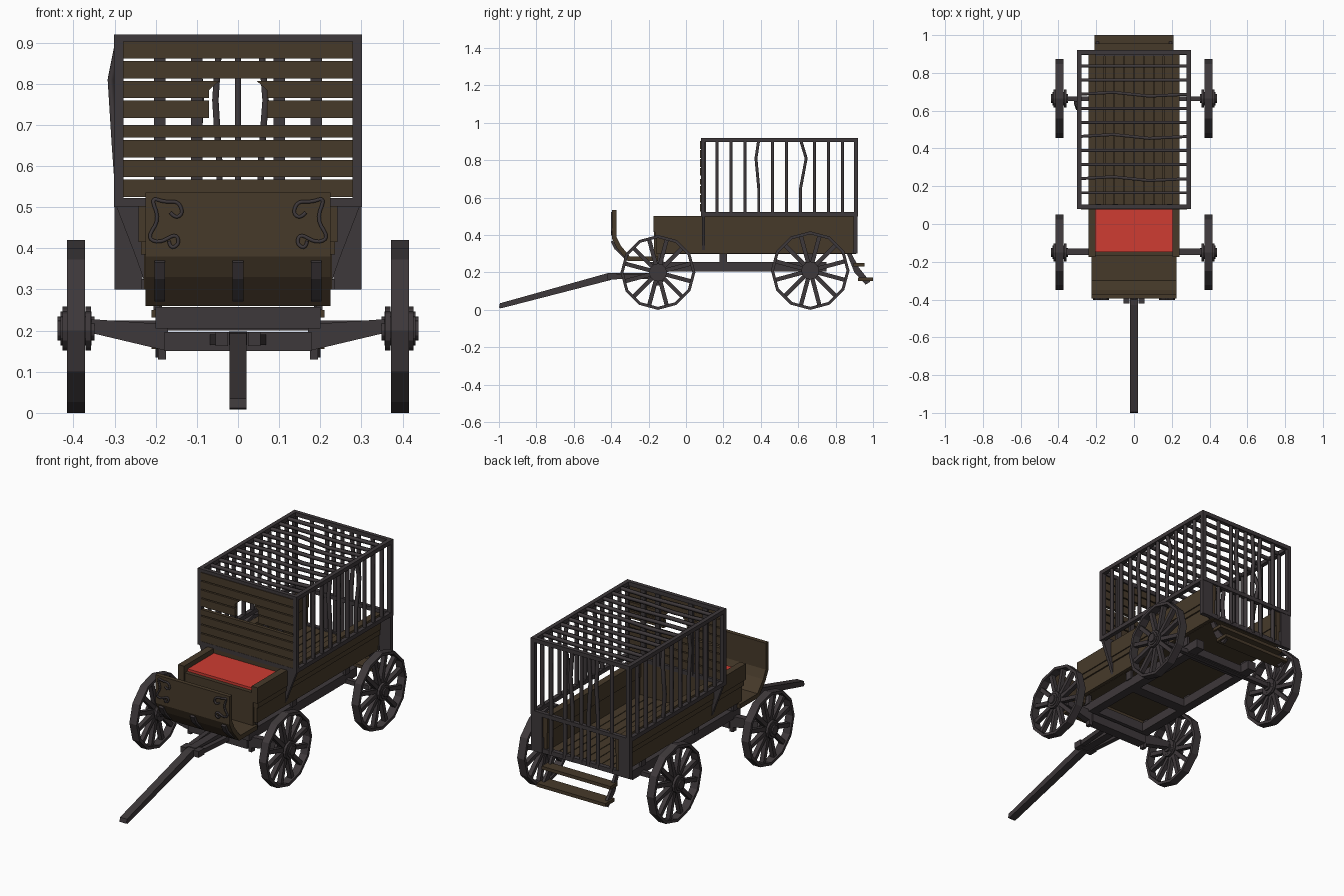
import bpy, bmesh, math
from mathutils import Matrix, Vector

if "Cube" in bpy.data.objects:
    bpy.data.objects.remove(bpy.data.objects["Cube"])


def material(name, color):
    m = bpy.data.materials.new(name)
    m.use_nodes = True
    m.diffuse_color = (*color, 1)
    m.node_tree.nodes["Principled BSDF"].inputs["Base Color"].default_value = (*color, 1)
    return m


METAL = material("dark grey iron", (0.048, 0.040, 0.043))
WOOD = material("dark brown wood", (0.062, 0.042, 0.023))
RED = material("red cushion", (0.62, 0.045, 0.032))


def finish(name, bm, mat):
    bmesh.ops.recalc_face_normals(bm, faces=bm.faces)
    me = bpy.data.meshes.new(name)
    bm.to_mesh(me)
    bm.free()
    me.materials.append(mat)
    ob = bpy.data.objects.new(name, me)
    bpy.context.collection.objects.link(ob)
    return ob


def prism(name, mat, axis, pts, lo, hi):
    """Extrude a flat profile along one axis; pts use the other two axes in order."""
    place = {"x": lambda p, t: (t, p[0], p[1]),
             "y": lambda p, t: (p[0], t, p[1]),
             "z": lambda p, t: (p[0], p[1], t)}[axis]
    bm = bmesh.new()
    a = [bm.verts.new(place(p, lo)) for p in pts]
    b = [bm.verts.new(place(p, hi)) for p in pts]
    bm.faces.new(a)
    bm.faces.new(b[::-1])
    for i in range(len(pts)):
        j = (i + 1) % len(pts)
        bm.faces.new((a[i], b[i], b[j], a[j]))
    return finish(name, bm, mat)


def box(name, mat, x0, x1, y0, y1, z0, z1):
    return prism(name, mat, "z", [(x0, y0), (x1, y0), (x1, y1), (x0, y1)], z0, z1)


def rod(name, pts, r=0.011, smooth=False):
    """Thin iron bar through a few points."""
    cu = bpy.data.curves.new(name, "CURVE")
    cu.dimensions = "3D"
    cu.bevel_depth = r
    cu.bevel_resolution = 0
    cu.resolution_u = 4
    cu.use_fill_caps = True
    sp = cu.splines.new("NURBS" if smooth else "POLY")
    sp.points.add(len(pts) - 1)
    for q, p in zip(sp.points, pts):
        q.co = (*p, 1)
        q.tilt = math.pi / 4
    if smooth:
        sp.use_endpoint_u = True
        sp.order_u = 3
    cu.materials.append(METAL)
    ob = bpy.data.objects.new(name, cu)
    bpy.context.collection.objects.link(ob)


def wheel(name, s, y, r, n=12):
    bm = bmesh.new()
    # rim: rectangular section swept round
    rings = []
    for i in range(n):
        a = math.tau * i / n
        d = Vector((0, math.sin(a), -math.cos(a)))
        rings.append([bm.verts.new(d * q + Vector((x, 0, 0)))
                      for q, x in ((r, -.022), (r, .022), (r - .016, .022), (r - .016, -.022))])
    for i in range(n):
        for k in range(4):
            bm.faces.new((rings[i][k], rings[i][(k + 1) % 4],
                          rings[(i + 1) % n][(k + 1) % 4], rings[(i + 1) % n][k]))
    # spokes
    for i in range(n):
        m = (Matrix.Rotation(math.tau * (i + .5) / n, 4, "X")
             @ Matrix.Translation((0, 0, r / 2 + .008))
             @ Matrix.Diagonal((.024, .022, r - .035, 1)))
        bmesh.ops.create_cube(bm, size=1, matrix=m)
    # hub with collars on both sides
    for off, rad, depth in ((0, .036, .075), (-.03, .048, .014), (.026, .048, .014), (0, .024, .09)):
        bmesh.ops.create_cone(bm, cap_ends=True, segments=12, radius1=rad, radius2=rad, depth=depth,
                              matrix=Matrix.Translation((off * s, 0, 0)) @ Matrix.Rotation(math.pi / 2, 4, "Y"))
    finish(name, bm, METAL).location = (s * .394, y, r)


SIDES = ((1, "left"), (-1, "right"))

# Wheels, brackets and everything that comes in pairs
for s, side in SIDES:
    def pair(name, mat, x0, x1, *rest):
        return box(side + "_" + name, mat, *sorted((s * x0, s * x1)), *rest)

    wheel(side + "_front_wheel", s, -.15, .2)
    wheel(side + "_rear_wheel", s, .664, .21)
    prism(side + "_front_axle_arm", METAL, "y",
          [(s * .17, .15), (s * .36, .195), (s * .36, .228), (s * .17, .215)], -.165, -.13)
    pair("axle_peg", METAL, .175, .195, -.16, -.13, .13, .16)
    pair("frame_rail", METAL, .15, .2, -.15, .75, .205, .255)
    for y in (-.14, .2, .66):
        pair("frame_post", METAL, .19, .205, y - .02, y + .02, .25, .3)
    # wooden side boards of the bed
    pair("lower_side_board", WOOD, .21, .228, -.16, .91, .3, .388)
    pair("side_strip", WOOD, .21, .236, -.165, .91, .385, .415)
    pair("upper_side_board", WOOD, .205, .242, -.175, .91, .415, .503)
    # brackets carrying the overhanging cage
    prism(side + "_cage_bracket", METAL, "y",
          [(s * .228, .32), (s * .245, .37), (s * .295, .5), (s * .23, .5)], .085, .102)
    pair("rear_corner_panel", METAL, .232, .3, .895, .918, .3, .505)
    # cage frame
    pair("cage_bottom_rail", METAL, .278, .301, .08, .92, .5, .522)
    pair("cage_top_rail", METAL, .278, .301, .08, .92, .898, .92)
    for y in (.08, .898):
        pair("cage_corner_post", METAL, .278, .301, y, y + .022, .5, .92)
    # iron scrolls on the dashboard
    scroll = [(.165, .487), (.152, .472), (.133, .485), (.145, .515), (.18, .512), (.213, .525),
              (.19, .47), (.222, .425), (.19, .412), (.15, .437), (.142, .41), (.165, .398), (.168, .418)]
    rod(side + "_dash_scroll", [(s * x, -.397, z) for x, z in scroll], .006, True)
    # rear step hangers
    prism(side + "_step_hanger", METAL, "x",
          [(.86, .3), (.885, .3), (.925, .225), (.985, .15), (.96, .135), (.9, .2)],
          s * .185, s * .2)

# Barred cage: side bars and roof bars, a few of them bent
COUNT = 11
for i in range(1, COUNT):
    y = .091 + .0745 * i
    for s, side in SIDES:
        bend = {4: -.015, 7: .03}.get(i, 0)
        out = .02 if i == 7 and s < 0 else 0
        x = s * .289
        rod(side + "_cage_bar", [(x, y, .51), (x - out / 2, y, .65), (x - out, y + bend, .81), (x, y, .91)])
    sag = .02 if i in (2, 5, 8) else 0
    rod("roof_bar", [(-.29, y, .909), (-.11, y + sag / 2, .909), (.08, y - sag / 2, .905), (.29, y, .909)])

# Cross rails of the cage
for name, y in (("front", .08), ("rear", .898)):
    for z in (.5, .898):
        box(name + "_cross_rail", METAL, -.3, .3, y, y + .022, z, z + .022)
box("rear_sill", METAL, -.235, .235, .89, .915, .3, .325)

# Rear bars reach down to the sill
for x, bend in ((-.185, 0), (-.1, .01), (-.045, -.01), (0, 0), (.055, .012), (.1, 0), (.185, 0)):
    rod("rear_bar", [(x, .908, .31), (x, .908, .6), (x + bend, .908, .76), (x, .908, .91)])

# Planked front wall with an arched window
for i in range(8):
    z0 = .525 + .048 * i
    z1 = z0 + (.031 if i == 3 else .042)
    if i in (4, 5):
        top = .07 if i == 4 else .045
        for s, side in SIDES:
            prism(side + "_window_plank", WOOD, "y",
                  [(s * .28, z0), (s * .07, z0), (s * .07, z0 + .02), (s * top, z1), (s * .28, z1)], .076, .094)
    else:
        box("wall_plank", WOOD, -.28, .28, .076, .094, z0, z1)
for x in (-.19, -.1, .1, .19):
    box("wall_batten", METAL, x - .014, x + .014, .094, .106, .51, .9)

# Bed: plank floor, bulkhead and driver's bench
box("floor_base", WOOD, -.21, .21, -.16, .91, .298, .306)
for i in range(8):
    x = -.208 + .052 * i
    box("floor_plank", WOOD, x + .002, x + .05, .1, .905, .306, .318)
box("bulkhead", WOOD, -.21, .21, .082, .1, .3, .503)
box("bench_front", WOOD, -.21, .21, -.17, -.148, .28, .465)
box("bench_cushion", RED, -.203, .203, -.147, .08, .43, .478)

# Bent dashboard and footwell
prism("dashboard", WOOD, "x",
      [(-.395, .535), (-.395, .38), (-.37, .33), (-.31, .26), (-.15, .26),
       (-.15, .285), (-.3, .285), (-.35, .345), (-.372, .39), (-.372, .535)], -.225, .225)
for x in (-.19, 0, .19):
    prism("dash_bracket", METAL, "x",
          [(-.402, .365), (-.382, .325), (-.33, .275), (-.32, .27), (-.36, .33), (-.392, .37)],
          x - .013, x + .013)

# Undercarriage
box("front_axle_block", METAL, -.178, .178, -.175, -.12, .15, .197)
box("front_bolster", METAL, -.2, .2, -.19, -.11, .205, .257)
for y in (.2, .66):
    box("frame_cross_beam", METAL, -.19, .19, y - .03, y + .03, .205, .25)
box("rear_axle", METAL, -.36, .36, .652, .676, .2, .224)
box("center_beam", METAL, -.022, .022, -.4, -.12, .165, .198)

# Draw pole with its hitch block
prism("draw_pole", METAL, "x",
      [(-1, .012), (-.99, .008), (-.4, .16), (-.4, .195), (-.43, .193), (-.995, .035)], -.021, .021)
for s, side in SIDES:
    box(side + "_hitch_cheek", METAL, *sorted((s * .024, s * .055)), -.42, -.37, .162, .196)
    prism(side + "_hitch_brace", METAL, "z",
          [(s * .025, -.38), (s * .05, -.38), (s * .07, -.15), (s * .045, -.15)], .165, .19)

# Rear steps
box("upper_step", WOOD, -.21, .21, .895, .955, .232, .25)
box("lower_step", WOOD, -.21, .21, .92, 1, .155, .173)
